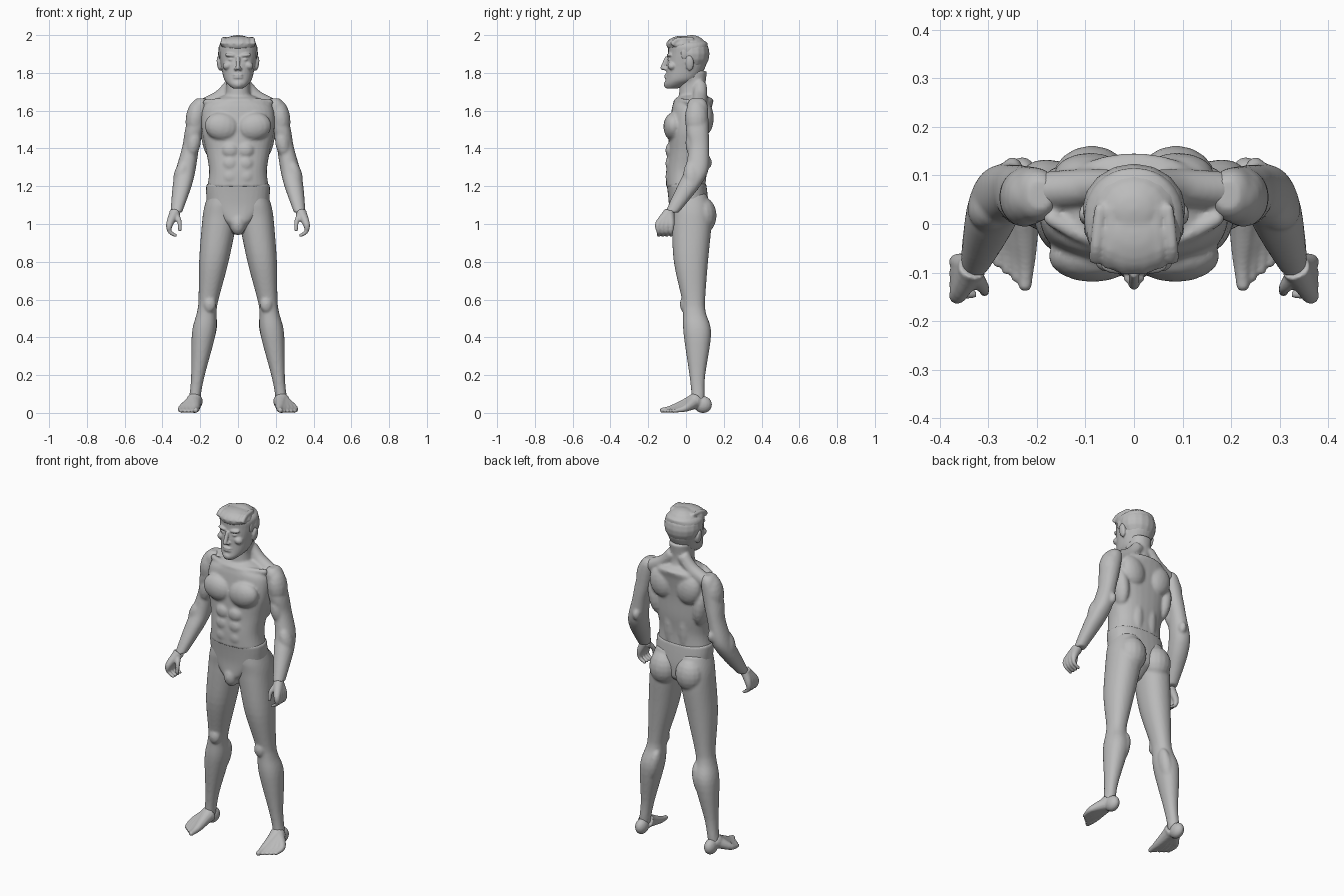
import bpy
import bmesh
import math
from mathutils import Matrix, Quaternion, Vector

default_cube = bpy.data.objects.get("Cube")
if default_cube:
    bpy.data.objects.remove(default_cube, do_unlink=True)

grey = bpy.data.materials.new("plain grey")
grey.use_nodes = True
grey.diffuse_color = (0.5, 0.5, 0.5, 1)
for node in grey.node_tree.nodes:
    if node.type == "BSDF_PRINCIPLED":
        node.inputs["Base Color"].default_value = grey.diffuse_color

DEEPEST = 0.105  # half depth that no cross-section exceeds


def spline(rows, steps):
    """Resample rows of numbers along a smooth curve through them."""
    result = []
    for i in range(len(rows) - 1):
        before, start = rows[max(i - 1, 0)], rows[i]
        end, after = rows[i + 1], rows[min(i + 2, len(rows) - 1)]
        for k in range(steps):
            t = k / steps
            result.append([
                b + t * (c - a) / 2 + t * t * (a - 2.5 * b + 2 * c - d / 2)
                + t ** 3 * (1.5 * (b - c) + (d - a) / 2)
                for a, b, c, d in zip(before, start, end, after)])
    return result + [rows[-1]]


def skin(bm, rings):
    """Join rings of points into a closed skin."""
    rings = [[bm.verts.new(point) for point in ring] for ring in rings]
    for low, high in zip(rings, rings[1:]):
        for k in range(len(low)):
            bm.faces.new((low[k - 1], low[k], high[k], high[k - 1]))
    bm.faces.new(rings[0])
    bm.faces.new(rings[-1])


def loft(bm, rows, depth_ratio, axis_x=lambda z: 0, power=2.2, sides=32):
    """Skin level rounded rings, each given as height, y centre and half width."""
    rings = []
    for z, y, half in spline(rows, steps=5):
        depth = min(half * depth_ratio, DEEPEST)
        ring = []
        for k in range(sides):
            c, s = math.cos(math.tau * k / sides), math.sin(math.tau * k / sides)
            across = math.copysign(abs(c) ** (2 / power), c)
            along = math.copysign(abs(s) ** (2 / power), s)
            ring.append((axis_x(z) + half * across, y + depth * along, z))
        rings.append(ring)
    skin(bm, rings)


def blob(bm, place, size, tilt=0, both=False):
    """Ellipsoid muscle, tilted about y; both adds its mirror image."""
    for side in ((1, -1) if both else (1,)):
        matrix = (Matrix.Translation((side * place[0], place[1], place[2]))
                  @ Matrix.Rotation(side * math.radians(tilt), 4, "Y")
                  @ Matrix.Diagonal((*size, 1)))
        bmesh.ops.create_uvsphere(bm, u_segments=16, v_segments=10, radius=1, matrix=matrix)


def tube(bm, points, start, end, both=False, sides=12):
    """Round-tipped strand through the points, thinning quickly at first."""
    path = [Vector(point) for point in spline(points, steps=5)]
    heading, turn = Vector((0, 0, 1)), Quaternion()
    rings = []
    for i, point in enumerate(path):
        direction = (path[min(i + 1, len(path) - 1)] - path[max(i - 1, 0)]).normalized()
        turn = heading.rotation_difference(direction) @ turn
        heading = direction
        radius = end + (start - end) * (1 - i / (len(path) - 1)) ** 2
        angles = [math.tau * k / sides for k in range(sides)]
        rings.append([point + turn @ Vector((math.cos(a), math.sin(a), 0)) * radius
                      for a in angles])
    skin(bm, rings)
    if both:
        skin(bm, [[(-p.x, p.y, p.z) for p in ring] for ring in rings])
    blob(bm, path[-1], (end, end, end), both=both)


def finish(name, bm, voxel=0.008, smoothing=3, mirrored=False):
    """Fuse the pieces of a part into one smooth skin."""
    bmesh.ops.recalc_face_normals(bm, faces=bm.faces)
    mesh = bpy.data.meshes.new(name)
    bm.to_mesh(mesh)
    bm.free()
    mesh.materials.append(grey)
    mesh.shade_smooth()
    part = bpy.data.objects.new(name, mesh)
    bpy.context.collection.objects.link(part)
    remesh = part.modifiers.new("fuse", "REMESH")
    remesh.mode = "VOXEL"
    remesh.voxel_size = voxel
    remesh.use_smooth_shade = True
    smooth = part.modifiers.new("soften", "SMOOTH")
    smooth.factor = 0.5
    smooth.iterations = smoothing
    if mirrored:
        mirror = part.modifiers.new("other side", "MIRROR")
        mirror.use_mirror_merge = False


# Torso and neck
bm = bmesh.new()
loft(bm, [(1.195, 0, .163), (1.28, 0, .153), (1.38, .01, .168), (1.5, .015, .192),
          (1.61, .03, .188), (1.65, .04, .14), (1.68, .04, .08)], depth_ratio=.85, power=2.4)
loft(bm, [(1.62, .045, .08), (1.71, .034, .063), (1.81, .04, .065)], depth_ratio=1.1)
# Chest, shoulder blades, side, spine and stomach muscles
blob(bm, (.085, -.066, 1.515), (.093, .054, .075), tilt=-12, both=True)
blob(bm, (.09, .1, 1.56), (.075, .047, .09), tilt=15, both=True)
blob(bm, (.15, .055, 1.46), (.045, .065, .12), tilt=8, both=True)
blob(bm, (.045, .075, 1.32), (.04, .038, .16), both=True)
for row in range(3):
    blob(bm, (.04, -.085, 1.25 + .07 * row), (.042, .024, .04), both=True)
# Neck slopes, collarbones and throat cords
tube(bm, [(.035, .075, 1.74), (.09, .075, 1.675), (.17, .07, 1.63)], start=.035, end=.04, both=True)
tube(bm, [(.02, -.032, 1.645), (.09, -.03, 1.65), (.17, .01, 1.645)], start=.014, end=.016, both=True)
tube(bm, [(.058, .02, 1.78), (.015, -.035, 1.645)], start=.014, end=.012, both=True)
finish("torso", bm)

# Briefs
bm = bmesh.new()
loft(bm, [(.945, 0, .03), (1, .01, .075), (1.08, .015, .155), (1.15, .01, .168),
          (1.215, .002, .168)], depth_ratio=1.3, power=2.4)
blob(bm, (0, -.06, 1), (.042, .045, .06))
finish("briefs", bm)

# Legs with buttock, kneecap, calf and ankle bones
bm = bmesh.new()
loft(bm, [(1.16, .015, .08), (1.08, .026, .092), (1, .03, .091), (.8, .026, .078),
          (.6, .04, .053), (.53, .045, .052), (.42, .06, .063), (.2, .06, .036),
          (.1, .063, .03), (.05, .06, .031)],
     depth_ratio=1.16, axis_x=lambda z: .24 - .14 * z)
blob(bm, (.087, .085, 1.045), (.084, .077, .1))
blob(bm, (.15, -.005, .575), (.034, .028, .045))
blob(bm, (.15, .085, .43), (.035, .045, .1), tilt=-12)
blob(bm, (.225, .065, .095), (.034, .018, .018))
finish("legs", bm, mirrored=True)

# Feet: a heel, and a ray fanning out to each toe
bm = bmesh.new()
blob(bm, (.23, .09, .044), (.034, .048, .045))
for toe in range(5):
    fan = .019 * toe
    tip_y = -.125 + .015 * toe
    thickness = .014 if toe == 0 else .01
    tube(bm, [(.23, .05, .062), (.223 + fan, tip_y + .06, .024), (.224 + fan, tip_y, thickness)],
         start=.045, end=thickness)
finish("feet", bm, voxel=.005, mirrored=True)

# Arms with shoulder cap, biceps, elbow and forearm
bm = bmesh.new()
loft(bm, [(1.665, .06, .025), (1.63, .06, .045), (1.5, .06, .05), (1.41, .068, .045),
          (1.29, .057, .052), (1.21, .02, .051), (1.13, -.03, .041), (1.06, -.075, .03)],
     depth_ratio=1.2, axis_x=lambda z: .56 - .22 * z)
blob(bm, (.225, .055, 1.56), (.052, .062, .1), tilt=-8)
blob(bm, (.235, .035, 1.43), (.038, .038, .08), tilt=-10)
blob(bm, (.25, .112, 1.325), (.022, .026, .035))
blob(bm, (.3, .03, 1.26), (.04, .045, .08), tilt=-15)
finish("arms", bm, mirrored=True)

# Hands: curled fingers and a thumb fanning out from the wrist
bm = bmesh.new()
for finger in range(4):
    y = -.145 + .022 * finger
    tube(bm, [(.333, -.09, 1.06), (.362, y, 1), (.361, y, .96), (.332, y, .94)],
         start=.031, end=.009)
tube(bm, [(.333, -.1, 1.05), (.311, -.13, 1.015), (.308, -.14, .97)], start=.022, end=.01)
finish("hands", bm, voxel=.005, mirrored=True)

# Head
bm = bmesh.new()
loft(bm, [(1.718, -.075, .028), (1.74, -.05, .054), (1.77, -.02, .075), (1.83, 0, .088),
          (1.9, .01, .1), (1.95, .01, .098), (1.985, .01, .05)], depth_ratio=1.16)
# Brows, eyes, cheeks and nostrils
blob(bm, (.036, -.085, 1.893), (.034, .018, .011), tilt=-6, both=True)
blob(bm, (.036, -.082, 1.871), (.017, .017, .009), both=True)
blob(bm, (.055, -.073, 1.838), (.027, .025, .022), tilt=20, both=True)
blob(bm, (.012, -.11, 1.822), (.01, .012, .009), both=True)
# Nose, lips, chin and ears
tube(bm, [(0, -.1, 1.885), (0, -.124, 1.826)], start=.009, end=.012)
for lip_z in (1.775, 1.789):
    blob(bm, (0, -.104, lip_z), (.027, .011, .006))
blob(bm, (0, -.1, 1.739), (.026, .018, .02))
blob(bm, (.1, .02, 1.85), (.012, .022, .04), tilt=8, both=True)
finish("head", bm, voxel=.005, smoothing=2)

# Hair: a cap, a fringe, swept locks and sideburns
bm = bmesh.new()
blob(bm, (0, .03, 1.901), (.107, .095, .1))
blob(bm, (0, -.02, 1.95), (.098, .085, .047))
for x in (.02, .05, .078):
    front = -.1 + x / 3
    tube(bm, [(x, front, 1.948), (x, front + .03, 1.975), (x * .9, .03, 1.98)],
         start=.016, end=.012, both=True)
blob(bm, (.095, -.01, 1.905), (.008, .018, .035), both=True)
finish("hair", bm, voxel=.006)
